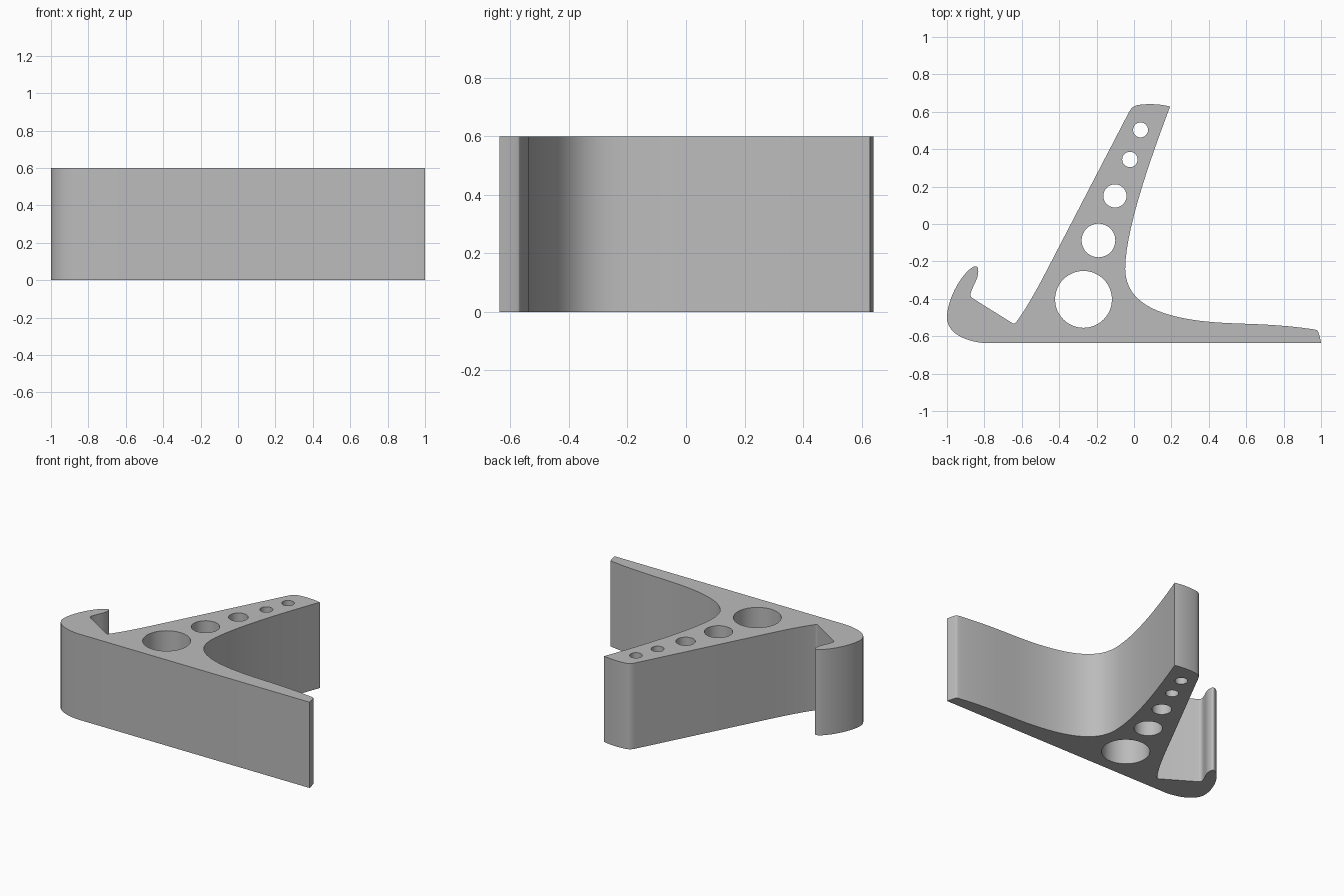
import bpy
import bmesh
import math
from mathutils import Vector
from mathutils.geometry import interpolate_bezier

HEIGHT = 0.6

cube = bpy.data.objects.get("Cube")
if cube:
    bpy.data.objects.remove(cube, do_unlink=True)

grey = bpy.data.materials.new("plain grey")
grey.use_nodes = True
colour = (0.5, 0.5, 0.5, 1)
grey.diffuse_color = colour
grey.node_tree.nodes["Principled BSDF"].inputs["Base Color"].default_value = colour


def trace(start, steps, resolution=14):
    """Follow straight steps (end) and curved steps (handle, handle, end)."""
    points = [Vector(start)]
    for step in steps:
        if len(step) == 1:
            points.append(Vector(step[0]))
        else:
            a, b, end = (Vector(p) for p in step)
            points += interpolate_bezier(points[-1], a, b, end, resolution)[1:]
    return [p.to_2d() for p in points[:-1]]


def circle(x, y, radius, sides=48):
    return [Vector((x + radius * math.cos(math.tau * i / sides),
                    y + radius * math.sin(math.tau * i / sides))) for i in range(sides)]


# Side profile: flat base, sweeping back, leaning arm and front hook
outline = trace((-0.8, -0.637), [
    [(1, -0.637)],
    # rounded tip of the long foot
    [(0.995, -0.61), (0.99, -0.59), (0.983, -0.572)],
    [(0.98, -0.567), (0.97, -0.565), (0.96, -0.563)],
    # sweep from the foot up the back of the arm
    [(0.66, -0.52), (0.52, -0.545), (0.3, -0.51)],
    [(0.09, -0.475), (-0.045, -0.4), (-0.047, -0.24)],
    [(-0.047, -0.04), (0.08, 0.33), (0.193, 0.628)],
    # rounded top of the arm
    [(0.14, 0.642), (0.08, 0.643), (0.035, 0.638)],
    [(0, 0.634), (-0.012, 0.625), (-0.027, 0.598)],
    # straight front of the arm, easing into the notch
    [(-0.47, -0.255)],
    [(-0.53, -0.37), (-0.585, -0.465), (-0.63, -0.525)],
    [(-0.636, -0.533), (-0.64, -0.535), (-0.65, -0.53)],
    [(-0.862, -0.398)],
    # inside of the hook
    [(-0.878, -0.388), (-0.876, -0.375), (-0.868, -0.355)],
    [(-0.85, -0.31), (-0.83, -0.285), (-0.833, -0.243)],
    [(-0.835, -0.215), (-0.86, -0.225), (-0.885, -0.248)],
    # outside of the hook, curling under to the base
    [(-0.95, -0.31), (-1, -0.425), (-1, -0.5)],
    [(-1, -0.575), (-0.92, -0.625), (-0.8, -0.637)],
])

holes = [circle(*h) for h in (
    (-0.27, -0.403, 0.152), (-0.19, -0.088, 0.09), (-0.102, 0.15, 0.062),
    (-0.022, 0.345, 0.041), (0.035, 0.503, 0.04))]

# Filled profile with lightening holes, extruded to full width
curve = bpy.data.curves.new("stand profile", "CURVE")
curve.dimensions = "2D"
curve.fill_mode = "BOTH"
curve.extrude = HEIGHT / 2
for loop in [outline] + holes:
    spline = curve.splines.new("POLY")
    spline.points.add(len(loop) - 1)
    for point, co in zip(spline.points, loop):
        point.co = (co.x, co.y, 0, 1)
    spline.use_cyclic_u = True

stand = bpy.data.objects.new("stand_body", curve)
bpy.context.collection.objects.link(stand)
bpy.ops.object.select_all(action="DESELECT")
stand.select_set(True)
bpy.context.view_layer.objects.active = stand
bpy.ops.object.convert(target="MESH")
stand = bpy.context.object

# Weld the caps to the walls and rest the part on the ground
bm = bmesh.new()
bm.from_mesh(stand.data)
bmesh.ops.remove_doubles(bm, verts=bm.verts, dist=0.0003)
bmesh.ops.translate(bm, verts=bm.verts, vec=(0, 0, HEIGHT / 2))
bmesh.ops.recalc_face_normals(bm, faces=bm.faces)
bm.to_mesh(stand.data)
bm.free()

stand.data.materials.clear()
stand.data.materials.append(grey)
bpy.ops.object.shade_smooth_by_angle(angle=math.radians(30))
